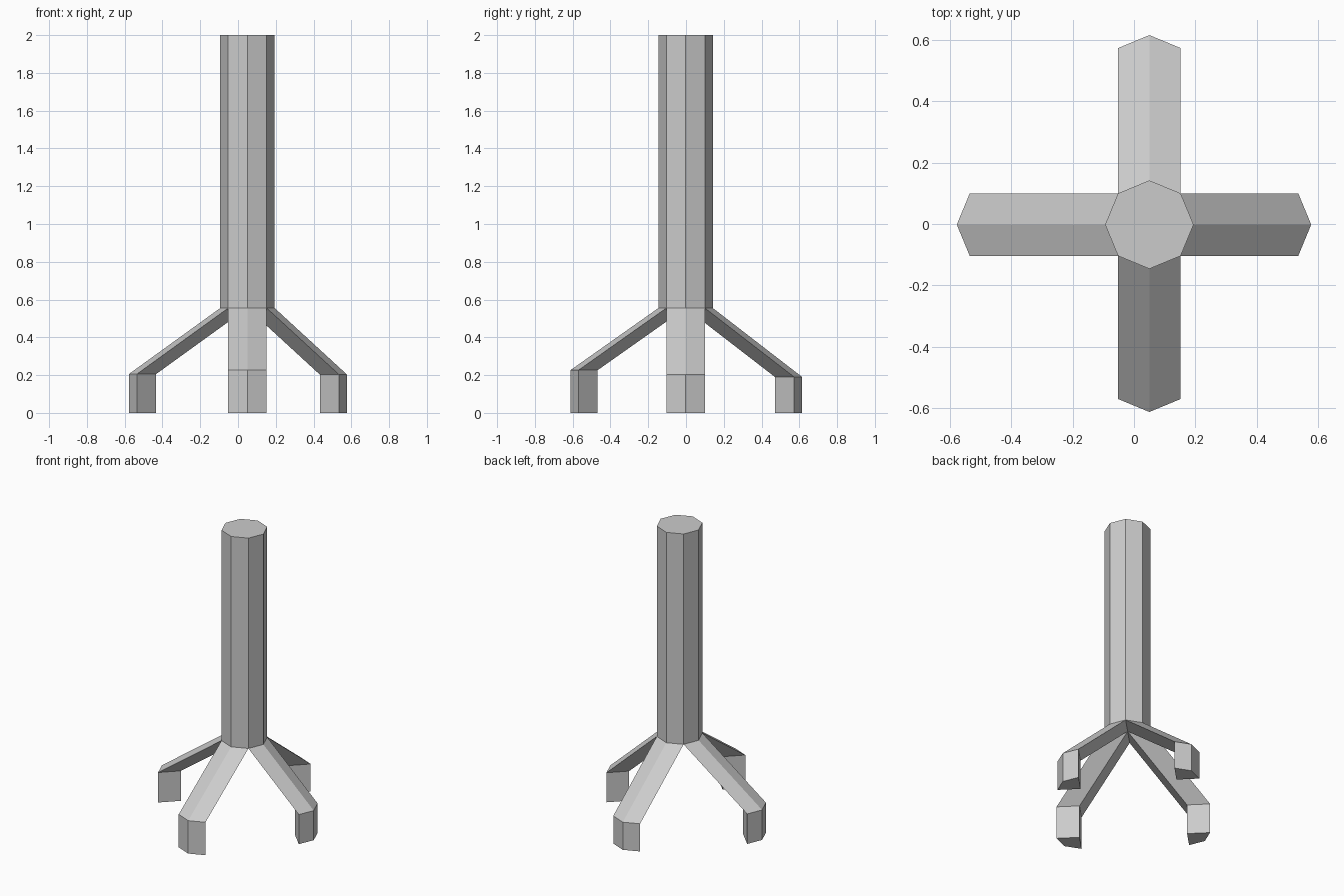
import bpy, bmesh, math

if "Cube" in bpy.data.objects:
    bpy.data.objects.remove(bpy.data.objects["Cube"])

CX, CY, R = 0.05, -0.002, 0.144   # column centre and radius
FORK, TOP = 0.555, 2.0            # height where legs split off, column top


def rim(i):
    a = math.radians(45 * i)
    return (CX + R * math.cos(a), CY + R * math.sin(a))


def sweep(name, profile, stations):
    """Move a flat profile through (dx, dy, z) stations; cap only the last one."""
    bm = bmesh.new()
    rings = [[bm.verts.new((x + dx, y + dy, z)) for x, y in profile]
             for dx, dy, z in stations]
    n = len(profile)
    for a, b in zip(rings, rings[1:]):
        for i in range(n):
            j = (i + 1) % n
            bm.faces.new((a[i], a[j], b[j], b[i]))
    bm.faces.new(rings[-1])
    # stations that go downwards give inward faces
    if stations[-1][2] < stations[0][2]:
        bmesh.ops.reverse_faces(bm, faces=bm.faces[:])
    me = bpy.data.meshes.new(name)
    bm.to_mesh(me)
    bm.free()
    ob = bpy.data.objects.new(name, me)
    bpy.context.collection.objects.link(ob)
    return ob


# Octagonal column
sweep("column", [rim(i) for i in range(8)], [(0, 0, FORK), (0, 0, TOP)])

# Legs: a kite-shaped quarter of the octagon, slanting out then straight down
legs = [("right_leg", 0, 0.383, 0, 0.203),
        ("back_leg", 2, 0, 0.473, 0.19),
        ("left_leg", 4, -0.483, 0, 0.206),
        ("front_leg", 6, 0, -0.466, 0.226)]
for name, k, dx, dy, knee in legs:
    kite = [(CX, CY), rim(k - 1), rim(k), rim(k + 1)]
    sweep(name, kite, [(0, 0, FORK), (dx, dy, knee), (dx, dy, 0)])
